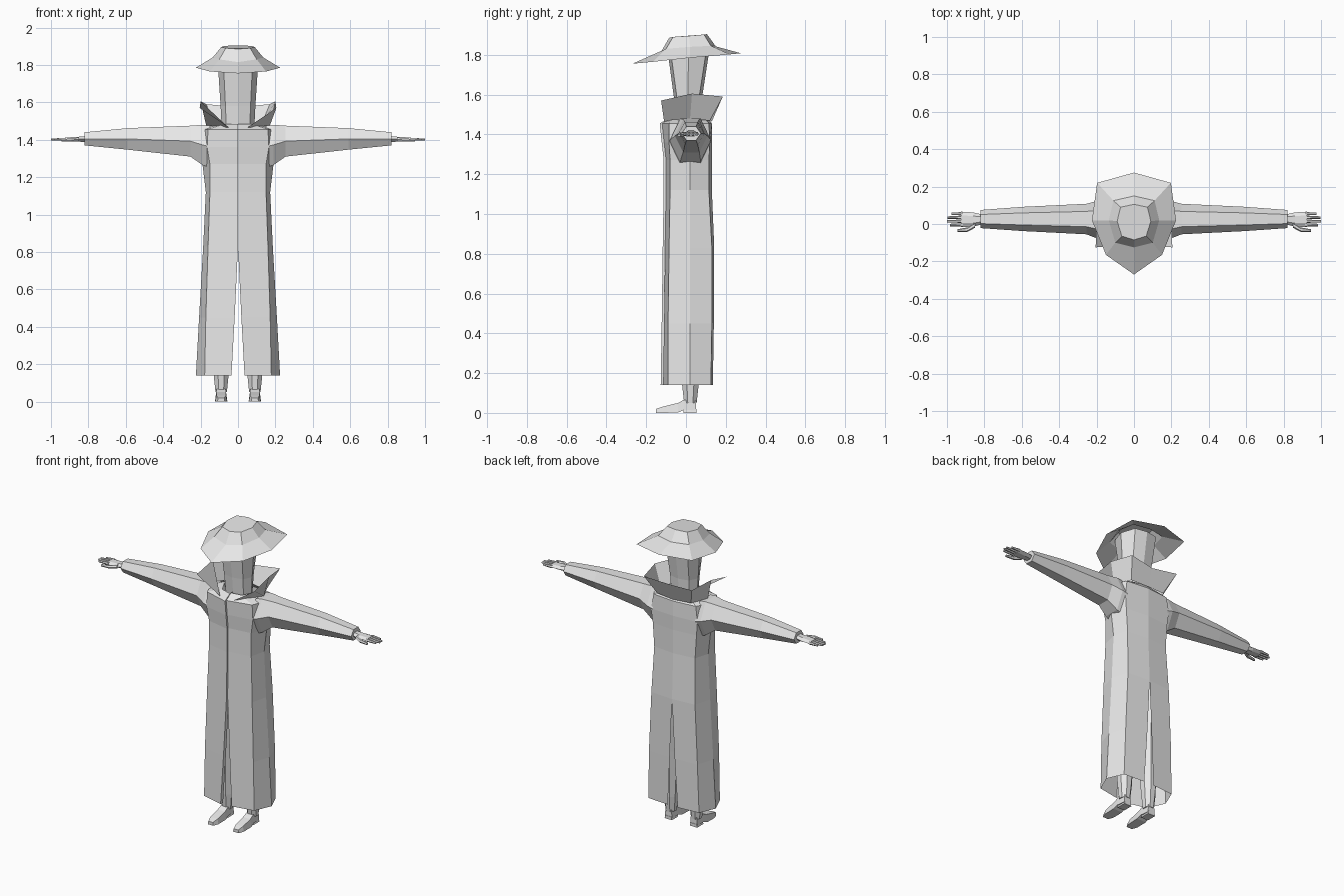
import bpy, bmesh, math

grey = bpy.data.materials.new("grey cloth")
grey.diffuse_color = (0.8, 0.8, 0.8, 1)


def loft(name, rings, closed=True, cap_start=False, cap_end=False, mirror=False):
    """Skin a list of equal-length point rings; optionally mirror across x."""
    bm = bmesh.new()
    rows = [[bm.verts.new(p) for p in r] for r in rings]
    n = len(rows[0])
    for a, b in zip(rows, rows[1:]):
        for i in range(n if closed else n - 1):
            j = (i + 1) % n
            bm.faces.new((a[i], a[j], b[j], b[i]))
    if cap_start:
        bm.faces.new(rows[0][::-1])
    if cap_end:
        bm.faces.new(rows[-1])
    bmesh.ops.recalc_face_normals(bm, faces=bm.faces)
    mesh = bpy.data.meshes.new(name)
    bm.to_mesh(mesh)
    bm.free()
    mesh.materials.append(grey)
    ob = bpy.data.objects.new(name, mesh)
    bpy.context.collection.objects.link(ob)
    if mirror:
        ob.modifiers.new("mirror", 'MIRROR').use_clip = True
    return ob


def sym(half):
    """Complete a half outline whose first and last points lie on x = 0."""
    return half + [(-x, y, z) for x, y, z in half[-2:0:-1]]


# Coat: each row is z, slit half width, front y, front corner, side x, back corner, back y
coat_rows = [
    (0.14, 0.035, -0.115, (0.178, -0.09), 0.225, (0.18, 0.125), 0.135),
    (0.45, 0.018, -0.11, (0.172, -0.09), 0.208, (0.172, 0.13), 0.14),
    (0.83, 0.0, -0.105, (0.16, -0.085), 0.186, (0.155, 0.13), 0.142),
    (1.12, 0.0, -0.10, (0.15, -0.08), 0.172, (0.145, 0.115), 0.13),
    (1.27, 0.0, -0.10, (0.15, -0.08), 0.19, (0.155, 0.115), 0.13),
    (1.36, 0.0, -0.11, (0.165, -0.085), 0.20, (0.165, 0.12), 0.13),
    (1.455, 0.0, -0.12, (0.16, -0.085), 0.20, (0.15, 0.115), 0.13),
    (1.485, 0.0, -0.07, (0.07, -0.06), 0.11, (0.09, 0.09), 0.11),
]
for side, label, overlap in ((1, "right", 0.0), (-1, "left", 0.012)):
    rings = []
    for z, slit, fy, fc, sx, bc, by in coat_rows:
        half = [(slit, fy + 0.025 - overlap), (slit, fy - overlap), fc, (sx, 0.02), bc, (slit, by)]
        rings.append([(side * x, y, z) for x, y in half])
    loft("coat_" + label, rings, closed=False)

# Collar: a flared band, open at the front
collar = []
for half in (
    [(0, 0.13, 1.465), (0.12, 0.12, 1.47), (0.17, 0.02, 1.475), (0.05, -0.11, 1.465)],
    [(0, 0.165, 1.575), (0.17, 0.185, 1.59), (0.2, 0.03, 1.605), (0.205, -0.125, 1.57)],
):
    collar.append([(-x, y, z) for x, y, z in half[:0:-1]] + half)
loft("collar", collar, closed=False)

# Head and neck: eight sided, widening upwards
head = []
for z, w, front, back in ((1.42, 0.085, -0.045, 0.07), (1.58, 0.093, -0.06, 0.08), (1.84, 0.11, -0.095, 0.12)):
    m = (front + back) / 2
    head.append(sym([(0, front, z), (w * 0.72, front + 0.015, z), (w, m, z), (w * 0.72, back - 0.015, z), (0, back, z)]))
loft("head", head, cap_start=True, cap_end=True)

# Hat: wide sloping brim, crown and flat top
hat = [
    sym([(0, -0.27, 1.755), (0.15, -0.165, 1.765), (0.225, 0.02, 1.785), (0.197, 0.22, 1.802), (0, 0.275, 1.808)]),
    sym([(0, -0.125, 1.815), (0.10, -0.10, 1.83), (0.135, 0.02, 1.84), (0.11, 0.125, 1.845), (0, 0.15, 1.842)]),
    sym([(0, -0.085, 1.885), (0.065, -0.065, 1.89), (0.09, 0.015, 1.895), (0.072, 0.09, 1.902), (0, 0.105, 1.904)]),
]
loft("hat", hat, cap_end=True)


# Sleeves: six sided tubes
def hexagon(x, y0, y1, z0, z1):
    d, zm = (y1 - y0) * 0.25, (z0 + z1) / 2
    return [(x, y0, zm), (x, y0 + d, z1), (x, y1 - d, z1), (x, y1, zm), (x, y1 - d, z0), (x, y0 + d, z0)]


loft("sleeve", [
    hexagon(0.15, -0.085, 0.125, 1.25, 1.475),
    hexagon(0.19, -0.08, 0.125, 1.265, 1.48),
    hexagon(0.255, -0.055, 0.108, 1.31, 1.475),
    hexagon(0.59, -0.038, 0.092, 1.347, 1.462),
    hexagon(0.82, -0.022, 0.075, 1.37, 1.44),
], cap_end=True, mirror=True)

# Hands: flat palm, four fingers and a thumb
loft("palm", [
    hexagon(0.81, 0.0, 0.05, 1.388, 1.42),
    hexagon(0.86, -0.015, 0.062, 1.39, 1.415),
    hexagon(0.925, -0.015, 0.066, 1.392, 1.412),
], cap_start=True, cap_end=True, mirror=True)
for i, tip in enumerate((0.985, 1.0, 0.998, 0.975)):
    y = -0.014 + i * 0.02
    loft(f"finger_{i + 1}", [hexagon(0.915, y, y + 0.018, 1.394, 1.411),
                             hexagon(tip, y + 0.002, y + 0.015, 1.396, 1.406)],
         cap_start=True, cap_end=True, mirror=True)
loft("thumb", [hexagon(0.85, -0.02, 0.01, 1.392, 1.412),
               hexagon(0.89, -0.042, -0.018, 1.39, 1.408),
               hexagon(0.945, -0.042, -0.028, 1.39, 1.402)],
     cap_start=True, cap_end=True, mirror=True)


# Legs: eight sided tapered tubes inside the coat
def oval(cx, cy, z, rx, ry):
    angles = [math.radians(22.5 + 45 * i) for i in range(8)]
    return [(cx + rx * math.cos(a), cy + ry * math.sin(a), z) for a in angles]


loft("leg", [
    oval(0.09, 0.022, 0.05, 0.033, 0.034),
    oval(0.09, 0.022, 0.15, 0.044, 0.046),
    oval(0.085, 0.022, 0.45, 0.055, 0.06),
    oval(0.078, 0.022, 0.86, 0.075, 0.085),
], cap_start=True, cap_end=True, mirror=True)


# Shoes: cross-sections from heel to toe, plus a heel block
def section(y, w, z0, z1):
    return [(0.09 - w, y, z0), (0.09 + w, y, z0), (0.09 + w * 0.8, y, z1), (0.09 - w * 0.8, y, z1)]


loft("shoe", [
    section(0.05, 0.026, 0.012, 0.062),
    section(-0.01, 0.03, 0.015, 0.066),
    section(-0.04, 0.033, 0.002, 0.05),
    section(-0.115, 0.032, 0.0, 0.032),
    section(-0.15, 0.02, 0.0, 0.02),
], cap_start=True, cap_end=True, mirror=True)
loft("shoe_heel", [section(0.052, 0.026, 0, 0.02), section(-0.012, 0.026, 0, 0.02)],
     cap_start=True, cap_end=True, mirror=True)
